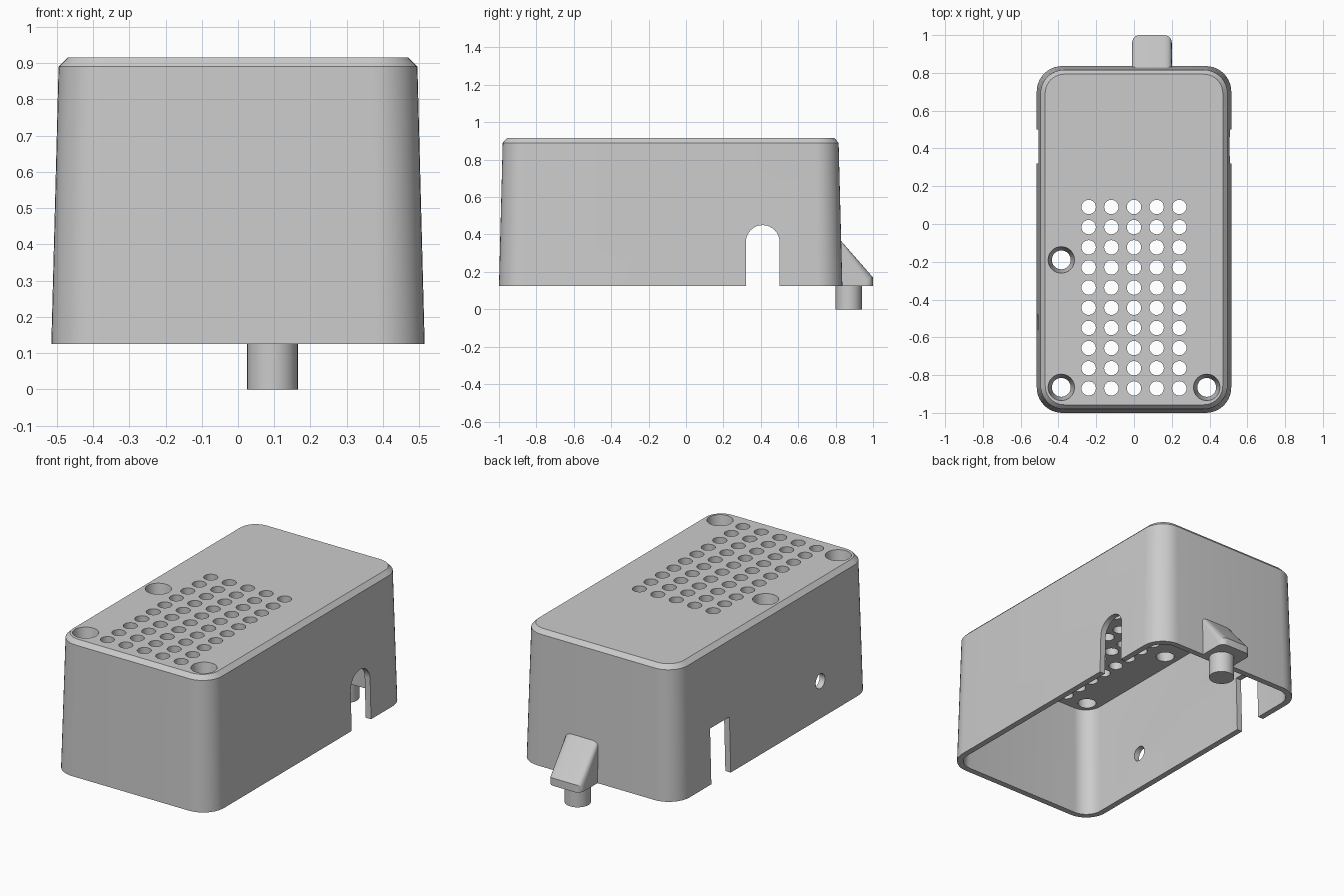
import bpy, bmesh, math
from mathutils import Matrix, Vector

default = bpy.data.objects.get("Cube")
if default:
    bpy.data.objects.remove(default, do_unlink=True)

grey = bpy.data.materials.new("plain_grey")
grey.use_nodes = True
grey.diffuse_color = (0.6, 0.6, 0.6, 1)
grey.node_tree.nodes["Principled BSDF"].inputs["Base Color"].default_value = (0.6, 0.6, 0.6, 1)

BASE, TOP, CEILING = 0.125, 0.915, 0.78
MID_Y = -0.082


def make_object(name, bm):
    bmesh.ops.recalc_face_normals(bm, faces=bm.faces)
    mesh = bpy.data.meshes.new(name)
    bm.to_mesh(mesh)
    bm.free()
    mesh.materials.append(grey)
    ob = bpy.data.objects.new(name, mesh)
    bpy.context.collection.objects.link(ob)
    return ob


def rounded_ring(bm, hx, hy, r, z, steps=10):
    verts = []
    for i, (sx, sy) in enumerate(((1, 1), (-1, 1), (-1, -1), (1, -1))):
        for k in range(steps + 1):
            a = math.pi / 2 * (i + k / steps)
            verts.append(bm.verts.new((sx * (hx - r) + r * math.cos(a),
                                       MID_Y + sy * (hy - r) + r * math.sin(a), z)))
    return verts


def add_cone(bm, centre, r_low, r_high, depth, axis="Z", segments=32):
    turn = Matrix.Rotation(math.pi / 2, 4, "Y") if axis == "X" else Matrix()
    bmesh.ops.create_cone(bm, cap_ends=True, segments=segments, radius1=r_low,
                          radius2=r_high, depth=depth,
                          matrix=Matrix.Translation(centre) @ turn)


def add_prism(bm, outline, x0, x1):
    """Extrude a (y, z) outline along x."""
    face = bm.faces.new([bm.verts.new((x0, y, z)) for y, z in outline])
    out = bmesh.ops.extrude_face_region(bm, geom=[face])
    moved = [v for v in out["geom"] if isinstance(v, bmesh.types.BMVert)]
    bmesh.ops.translate(bm, verts=moved, vec=(x1 - x0, 0, 0))


def cut(ob, cutter):
    cutter.hide_render = True
    mod = ob.modifiers.new("cut", "BOOLEAN")
    mod.operation, mod.solver, mod.object = "DIFFERENCE", "EXACT", cutter
    bpy.context.view_layer.update()
    result = ob.evaluated_get(bpy.context.evaluated_depsgraph_get())
    mesh = bpy.data.meshes.new_from_object(result)
    ob.modifiers.clear()
    ob.data = mesh
    bpy.data.objects.remove(cutter, do_unlink=True)


def smooth(ob, angle=25):
    bpy.ops.object.select_all(action="DESELECT")
    ob.select_set(True)
    bpy.context.view_layer.objects.active = ob
    bpy.ops.object.shade_smooth_by_angle(angle=math.radians(angle))


# Tapered open-bottomed shell: ceiling, inner wall, outer wall, chamfer, lid
bm = bmesh.new()
wall = 0.035
rings = [rounded_ring(bm, *p) for p in (
    (0.498 - wall, 0.901 - wall, 0.10, CEILING),
    (0.515 - wall, 0.918 - wall, 0.10, BASE),
    (0.515, 0.918, 0.135, BASE),
    (0.495, 0.898, 0.125, 0.89),
    (0.470, 0.875, 0.10, TOP))]
n = len(rings[0])
for low, high in zip(rings, rings[1:]):
    for i in range(n):
        j = (i + 1) % n
        bm.faces.new((low[i], low[j], high[j], high[i]))
bm.faces.new(rings[0])
bm.faces.new(rings[-1])
shell = make_object("case_shell", bm)

# Vent grid and tapered screw holes through the lid
bm = bmesh.new()
for col in range(5):
    for row in range(10):
        add_cone(bm, Vector((0.12 * (col - 2), 0.09 - 0.1067 * row, 0.85)), 0.038, 0.038, 0.3, segments=24)
for x, y in ((-0.385, -0.19), (-0.385, -0.865), (0.385, -0.865)):
    depth = TOP - CEILING
    slope = 0.02 / depth
    add_cone(bm, Vector((x, y, (TOP + CEILING) / 2)),
             0.05 - slope * 0.02, 0.07 + slope * 0.02, depth + 0.04)
cut(shell, make_object("lid_hole_cutter", bm))

# Side openings: arch on the left, square slot and round hole on the right
bm = bmesh.new()
arch = [(0.41 + 0.09 * math.cos(a * math.pi / 16), 0.36 + 0.09 * math.sin(a * math.pi / 16))
        for a in range(17)]
add_prism(bm, [(0.32, 0), (0.5, 0)] + arch, 0.35, 0.65)
add_prism(bm, [(0.32, 0), (0.5, 0), (0.5, 0.45), (0.32, 0.45)], -0.65, -0.35)
add_cone(bm, Vector((-0.5, -0.52, 0.34)), 0.043, 0.043, 0.3, axis="X")
cut(shell, make_object("side_opening_cutter", bm))
smooth(shell)

# Sloped rear lug with rounded outer edges
bm = bmesh.new()
add_prism(bm, [(0.81, BASE), (1.0, BASE), (1.0, 0.17), (0.825, 0.37), (0.81, 0.37)], -0.01, 0.2)
edges = [e for e in bm.edges
         if abs(e.verts[0].co.x - e.verts[1].co.x) < 0.01
         and max(v.co.y for v in e.verts) > 0.99
         and max(v.co.z for v in e.verts) > 0.15]
bmesh.ops.bevel(bm, geom=edges, offset=0.04, segments=6, profile=0.5, affect="EDGES")
lug = make_object("rear_lug", bm)
smooth(lug)

# Locating pin below the lug
bm = bmesh.new()
add_cone(bm, Vector((0.095, 0.87, 0.065)), 0.07, 0.07, 0.13)
pin = make_object("locating_pin", bm)
smooth(pin)
